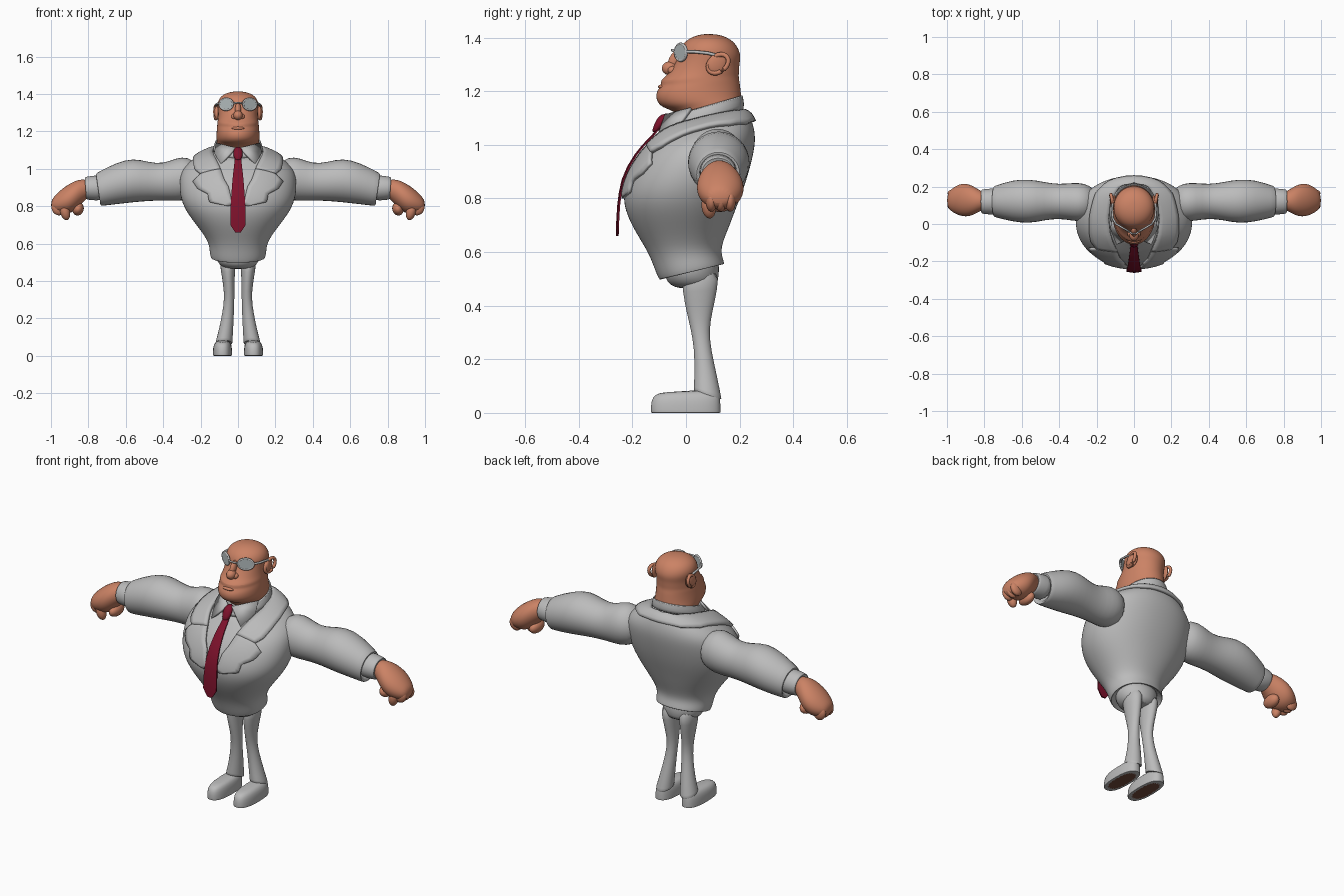
import bpy, bmesh, math
from mathutils import Vector, Matrix, Euler
from mathutils.bvhtree import BVHTree


def material(name, rgb):
    m = bpy.data.materials.new(name)
    m.diffuse_color = (*rgb, 1)
    return m


GREY = material("suit grey", (0.5, 0.5, 0.5))
SKIN = material("skin", (0.60, 0.225, 0.13))
RED = material("tie red", (0.21, 0.006, 0.025))
BROWN = material("sole brown", (0.17, 0.07, 0.045))
LENS = material("lens grey", (0.47, 0.52, 0.53))


def finish(name, bm, mats, mirror=False, subsurf=0, solid=0, angle=50):
    bmesh.ops.recalc_face_normals(bm, faces=bm.faces[:])
    me = bpy.data.meshes.new(name)
    bm.to_mesh(me)
    bm.free()
    ob = bpy.data.objects.new(name, me)
    bpy.context.collection.objects.link(ob)
    for m in mats:
        me.materials.append(m)
    if mirror:
        ob.modifiers.new("mirror", 'MIRROR')
    if solid:
        s = ob.modifiers.new("thickness", 'SOLIDIFY')
        s.thickness, s.offset = solid, 0
    if subsurf:
        s = ob.modifiers.new("smooth", 'SUBSURF')
        s.levels = s.render_levels = subsurf
    bpy.context.view_layer.objects.active = ob
    ob.select_set(True)
    bpy.ops.object.shade_smooth_by_angle(angle=math.radians(angle))
    ob.select_set(False)
    return ob


def loft(name, rings, mats, closed=False, caps=True, **kw):
    bm = bmesh.new()
    rows = [[bm.verts.new(p) for p in r] for r in rings]
    n = len(rows[0])
    for a, b in zip(rows, rows[1:] + (rows[:1] if closed else [])):
        for i in range(n):
            bm.faces.new((a[i], a[(i + 1) % n], b[(i + 1) % n], b[i]))
    if caps and not closed:
        bm.faces.new(rows[0]).material_index = len(mats) - 1
        bm.faces.new(rows[-1])
    return finish(name, bm, mats, **kw)


def level(yf, zf, yb, zb, hw, cx=0, e=1.0, n=24):
    """Tilted oval ring given by its front point, back point and half width."""
    pts = []
    for i in range(n):
        t = 2 * math.pi * i / n
        c, s = math.cos(t), math.sin(t)
        u = math.copysign(abs(s) ** e, s)
        pts.append((cx + hw * math.copysign(abs(c) ** e, c),
                    (yf + yb) / 2 + u * (yb - yf) / 2, (zf + zb) / 2 + u * (zb - zf) / 2))
    return pts


def sleeve(x, y0, y1, z0, z1, lean=0.0, n=16):
    """Oval ring across the arm; lean pushes its top outward."""
    return [(x + lean * math.sin(t), (y0 + y1) / 2 + (y1 - y0) / 2 * math.cos(t),
             (z0 + z1) / 2 + (z1 - z0) / 2 * math.sin(t))
            for t in (2 * math.pi * i / n for i in range(n))]


def tube(name, path, r, mat, closed=False, **kw):
    path = [Vector(p) for p in path]
    n, rings = len(path), []
    for i, p in enumerate(path):
        a = path[(i - 1) % n] if closed else path[max(i - 1, 0)]
        b = path[(i + 1) % n] if closed else path[min(i + 1, n - 1)]
        d = (b - a).normalized()
        u = d.cross(Vector((0.3, 1, 0.2)) if abs(d.y) < 0.8 else Vector((0, 0, 1))).normalized()
        v = d.cross(u)
        rings.append([p + r * (u * math.cos(t) + v * math.sin(t))
                      for t in (math.pi * k / 4 for k in range(8))])
    return loft(name, rings, [mat], closed, **kw)


def ball(name, loc, rad, mat, rot=(0, 0, 0), mirror=False):
    bm = bmesh.new()
    bmesh.ops.create_uvsphere(bm, u_segments=24, v_segments=14, radius=1,
                              matrix=Matrix.LocRotScale(Vector(loc), Euler(rot), Vector(rad)))
    return finish(name, bm, [mat], mirror)


# Jacket body, from the slanted hem to the neckline
body = [(-.07, .53, .115, .58, .12), (-.093, .497, .138, .555, .14), (-.10, .495, .145, .553, .146),
        (-.115, .53, .138, .575, .152), (-.14, .60, .128, .615, .155), (-.20, .69, .16, .69, .215),
        (-.238, .78, .19, .77, .283), (-.228, .86, .225, .86, .314), (-.185, .95, .252, .96, .315),
        (-.142, 1.0, .262, 1.03, .29), (-.105, 1.04, .248, 1.09, .22), (-.09, 1.06, .22, 1.14, .14)]
jacket = loft("jacket", [level(*r, e=.93, n=32) for r in body], [GREY], subsurf=2)

# Shirt collar band
loft("shirt_collar", [level(*r) for r in [
    (-.095, 1.04, .222, 1.12, .142), (-.085, 1.07, .218, 1.15, .134), (-.062, 1.108, .214, 1.186, .123),
    (-.055, 1.108, .208, 1.186, .117), (-.05, 1.08, .2, 1.15, .11)]], [GREY], subsurf=1)

# Panels that lie on the jacket: projected strips between two edge lines
bpy.context.view_layer.update()
tree = BVHTree.FromObject(jacket, bpy.context.evaluated_depsgraph_get())


def panel(name, stations, lift, thick, along=3, across=5):
    pts = [(Vector(s[:3]), Vector(s[3:])) for s in stations]
    bm, rows = bmesh.new(), []
    for k in range((len(pts) - 1) * along + 1):
        i = min(k // along, len(pts) - 2)
        f = k / along - i
        a, b = pts[i][0].lerp(pts[i + 1][0], f), pts[i][1].lerp(pts[i + 1][1], f)
        row = []
        for j in range(across + 1):
            q, nrm, _, _ = tree.find_nearest(a.lerp(b, j / across))
            row.append(bm.verts.new(q + nrm * lift))
        rows.append(row)
    for a, b in zip(rows, rows[1:]):
        for j in range(across):
            bm.faces.new((a[j], a[j + 1], b[j + 1], b[j]))
    if stations[0][0] == 0:
        for v in rows[0]:
            v.co.x = 0
    finish(name, bm, [GREY], mirror=True, solid=thick, angle=40)


panel("jacket_collar", [
    (0, .22, 1.15, 0, .25, 1.085), (.08, .20, 1.145, .13, .23, 1.08), (.125, .12, 1.12, .20, .16, 1.07),
    (.135, .03, 1.09, .235, .05, 1.06), (.125, -.05, 1.06, .24, -.04, 1.03),
    (.105, -.10, 1.02, .225, -.09, .99), (.09, -.13, .985, .195, -.12, .965)], .008, .016)
panel("lapel", [
    (.09, -.13, .985, .195, -.12, .965), (.085, -.14, .97, .232, -.12, .925),
    (.07, -.17, .93, .207, -.15, .888), (.05, -.20, .90, .158, -.19, .862),
    (.04, -.21, .86, .147, -.20, .82), (.03, -.23, .81, .05, -.23, .80)], .006, .012)

# Pointed shirt collar wings beside the tie knot
bm = bmesh.new()
bm.faces.new([bm.verts.new(p) for p in ((.012, -.075, 1.11), (.115, .02, 1.135), (.125, -.02, 1.08),
                                         (.09, -.105, 1.025))])
finish("collar_wing", bm, [GREY], mirror=True, solid=.012)

# Tie blade and knot
blade = [(1.06, -.104, .017), (1.035, -.124, .019), (1.0, -.158, .023), (.965, -.186, .027),
         (.92, -.214, .031), (.87, -.235, .035), (.82, -.246, .038), (.77, -.252, .041),
         (.70, -.256, .041), (.66, -.257, .015)]
loft("tie", [[(-w, y + .006, z), (0, y + .006, z), (w, y + .006, z), (w, y, z), (0, y - .005, z), (-w, y, z)]
             for z, y, w in blade], [RED], angle=60)
loft("tie_knot", [level(*r, n=16) for r in [
    (-.09, 1.115, -.055, 1.12, .012), (-.108, 1.10, -.06, 1.105, .024), (-.122, 1.07, -.08, 1.08, .028),
    (-.13, 1.042, -.095, 1.05, .018)]], [RED], subsurf=1)

# Sleeves and shirt cuffs
loft("sleeve", [sleeve(*r) for r in [
    (.20, .04, .19, .87, 1.02), (.27, .01, .222, .83, 1.068), (.33, .015, .222, .825, 1.06),
    (.40, .028, .214, .828, 1.028), (.48, .018, .226, .826, 1.038), (.56, .0, .243, .818, 1.06),
    (.65, .01, .238, .808, 1.035), (.735, .033, .208, .80, .985, .012), (.75, .036, .205, .80, .975, .012),
    (.748, .05, .19, .82, .96, .012), (.70, .06, .18, .84, .95)]], [GREY], mirror=True, subsurf=1)
loft("shirt_cuff", [sleeve(*r) for r in [
    (.71, .05, .192, .83, .965), (.76, .048, .192, .828, .967), (.81, .053, .187, .833, .958, .005),
    (.818, .057, .183, .838, .953, .005), (.81, .07, .17, .85, .94)]], [GREY], mirror=True, subsurf=1)

# Fists
loft("hand", [sleeve(*r) for r in [
    (.79, .08, .165, .855, .935), (.82, .07, .178, .83, .945), (.86, .045, .205, .785, .942),
    (.90, .036, .22, .757, .922), (.94, .045, .213, .755, .895), (.975, .065, .19, .76, .862),
    (1.0, .09, .16, .78, .83)]], [SKIN], mirror=True, subsurf=2)
ball("thumb", (.925, .085, .77), (.026, .027, .046), SKIN, (.1, .25, 0), True)
for i, y in enumerate((.095, .13, .165)):
    ball("finger_%d" % (i + 1), (.96, y, .79), (.036, .021, .04), SKIN, (0, .4, 0), True)
ball("curled_fingertips", (.855, .125, .785), (.03, .055, .036), SKIN, (0, -.3, 0), True)

# Hips and legs
loft("hips", [level(*r) for r in [
    (-.09, .57, .12, .60, .13), (-.08, .50, .125, .54, .118), (-.06, .478, .122, .50, .102),
    (-.03, .462, .11, .465, .07)]], [GREY], subsurf=1)
loft("trouser_leg", [level(*r, n=16) for r in [
    (-.02, .52, .128, .54, .05, .055), (-.013, .45, .118, .46, .038, .054), (.0, .38, .10, .38, .031, .049),
    (.018, .31, .086, .31, .027, .046), (.03, .24, .095, .23, .031, .052), (.031, .15, .116, .14, .038, .063),
    (.028, .088, .133, .055, .046, .075), (.028, .082, .134, .049, .046, .075),
    (.04, .084, .122, .056, .036, .075)]], [GREY], mirror=True, subsurf=1)

# Shoes with brown soles
loft("shoe", [level(*r, e=.8) for r in [
    (-.128, 0, .127, 0, .049, .083), (-.131, 0, .13, 0, .052, .083), (-.132, .008, .13, .008, .052, .083),
    (-.131, .045, .129, .045, .051, .083), (-.117, .069, .125, .072, .043, .082),
    (-.085, .078, .115, .088, .026, .08)]], [GREY, BROWN], mirror=True, subsurf=1)

# Head and neck in one piece
head = [(-.01, 1.06, .20, 1.12, .11), (-.035, 1.125, .208, 1.165, .114), (-.09, 1.137, .207, 1.185, .116),
        (-.114, 1.165, .205, 1.205, .116), (-.112, 1.20, .202, 1.23, .114), (-.092, 1.222, .199, 1.245, .112),
        (-.098, 1.24, .198, 1.258, .111), (-.072, 1.258, .199, 1.275, .108), (-.05, 1.29, .20, 1.30, .106),
        (-.03, 1.325, .205, 1.325, .109), (-.026, 1.355, .20, 1.352, .111), (-.004, 1.388, .182, 1.382, .096),
        (.035, 1.408, .15, 1.403, .062), (.075, 1.414, .115, 1.412, .022)]
loft("head", [level(*r) for r in head], [SKIN], subsurf=2)

# Nose, lower lip, ears
ball("nose", (0, -.06, 1.285), (.025, .03, .026), SKIN)
ball("nose_bridge", (0, -.042, 1.315), (.016, .022, .042), SKIN, (-.45, 0, 0))
ball("nostril", (.022, -.05, 1.278), (.014, .018, .015), SKIN, mirror=True)
ball("lower_lip", (0, -.09, 1.216), (.035, .014, .009), SKIN)
ball("ear", (.112, .118, 1.302), (.012, .036, .042), SKIN, (-.35, 0, .2), True)
tube("ear_rim", [(.118 + .006 * math.cos(t), .12 + .036 * math.cos(t) - .012 * math.sin(t) * -1,
                  1.302 + .035 * math.sin(t)) for t in (math.pi * 2 * i / 20 for i in range(20))],
     .009, SKIN, True, mirror=True)

# Spectacles: angled oval lenses, frames, bridge and arms
place = Matrix.Translation((.063, -.019, 1.345)) @ Matrix.Rotation(math.radians(30), 4, 'Z')
oval = [(math.cos(t) * .041, math.sin(t) * .031) for t in (math.pi * 2 * i / 24 for i in range(24))]
loft("lens", [[place @ Vector((x, y, z)) for x, z in oval] for y in (-.004, .004)], [LENS], mirror=True)
tube("lens_frame", [place @ Vector((x, 0, z)) for x, z in oval], .0055, GREY, True, mirror=True)
tube("spectacle_bridge", [(-.03, -.037, 1.347), (-.012, -.052, 1.353), (.012, -.052, 1.353), (.03, -.037, 1.347)],
     .005, GREY)
tube("spectacle_arm", [(.096, .0, 1.347), (.113, .03, 1.347), (.118, .08, 1.342), (.114, .12, 1.332)],
     .006, GREY, mirror=True)
